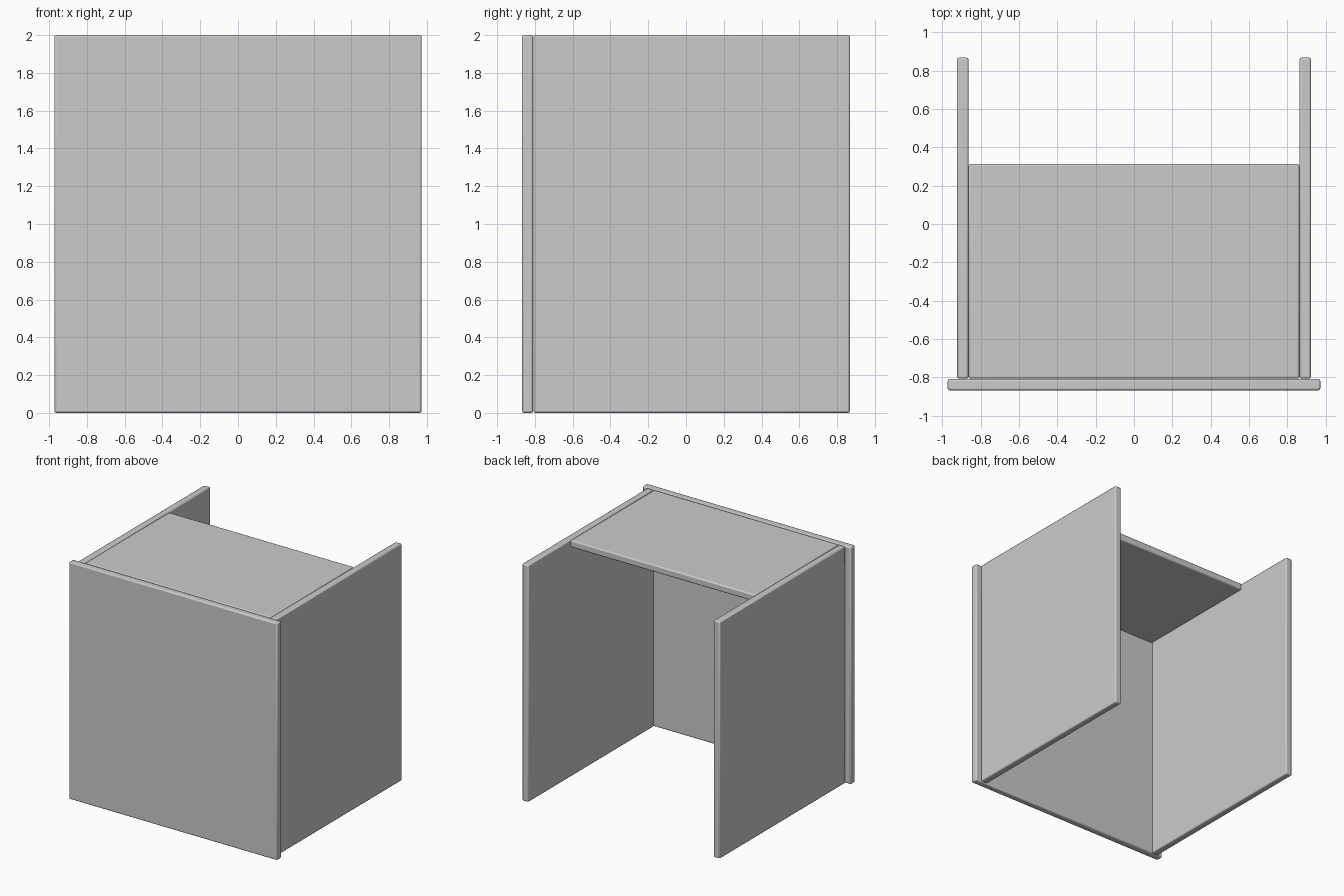
import bpy

if "Cube" in bpy.data.objects:
    bpy.data.objects.remove(bpy.data.objects["Cube"])

HEIGHT = 2.0
THICK = 0.059
BEVEL = 0.01


def board(name, x, y, z):
    """Bevelled box from (min, max) ranges on each axis."""
    ranges = (x, y, z)
    bpy.ops.mesh.primitive_cube_add(size=1, location=[(a + b) / 2 for a, b in ranges])
    obj = bpy.context.object
    obj.name = name
    obj.scale = [b - a for a, b in ranges]
    bpy.ops.object.transform_apply(location=False, rotation=False, scale=True)
    bevel = obj.modifiers.new("edge_bevel", "BEVEL")
    bevel.width = BEVEL
    bevel.segments = 2
    bpy.ops.object.shade_smooth_by_angle()
    return obj


y_front, y_back = -0.868, 0.868
y_join = y_front + THICK + 0.002
x_in, x_out = 0.864, 0.923

# Wide front panel
board("front_panel", (-0.972, 0.972), (y_front, y_front + THICK), (0, HEIGHT))

# Two upright side panels
board("left_side_panel", (-x_out, -x_in), (y_join, y_back), (0, HEIGHT))
board("right_side_panel", (x_in, x_out), (y_join, y_back), (0, HEIGHT))

# Top board set flush between the sides, open at the back
board("top_board", (-x_in + 0.001, x_in - 0.001), (y_join, 0.312), (HEIGHT - THICK, HEIGHT))
